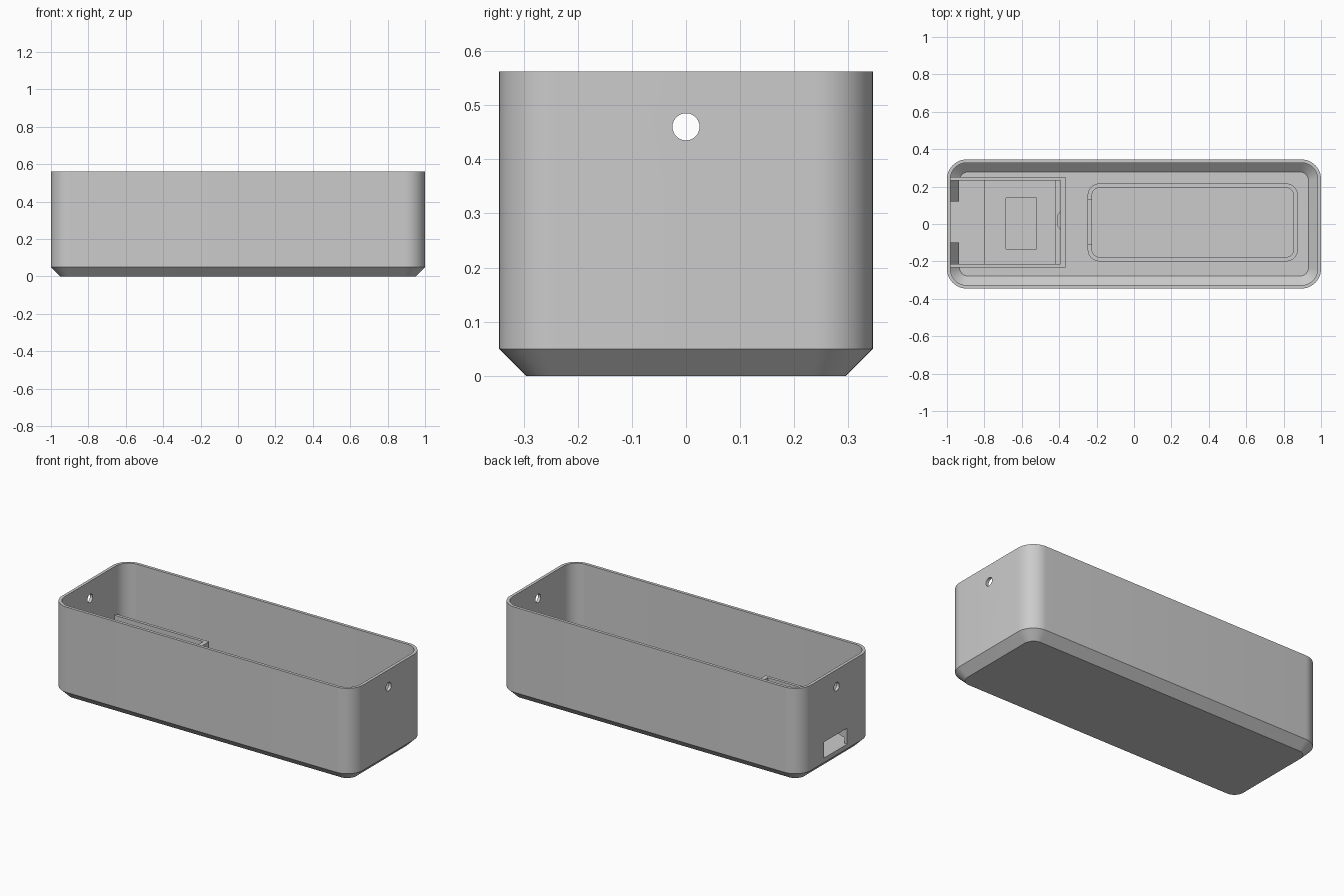
import bpy, bmesh, math

if "Cube" in bpy.data.objects:
    bpy.data.objects.remove(bpy.data.objects["Cube"])

grey = bpy.data.materials.new("grey plastic")
grey.diffuse_color = (0.6, 0.6, 0.6, 1)
grey.use_nodes = True
grey.node_tree.nodes["Principled BSDF"].inputs["Base Color"].default_value = grey.diffuse_color


def make(name, bm):
    """Turn a bmesh into a grey object with sharp edges kept."""
    bmesh.ops.recalc_face_normals(bm, faces=bm.faces)
    me = bpy.data.meshes.new(name)
    bm.to_mesh(me)
    bm.free()
    me.materials.append(grey)
    ob = bpy.data.objects.new(name, me)
    bpy.context.collection.objects.link(ob)
    return ob


def rounded_rect(x0, x1, y0, y1, r, z, seg=12):
    pts = []
    corners = [(x1 - r, y1 - r), (x0 + r, y1 - r), (x0 + r, y0 + r), (x1 - r, y0 + r)]
    for k, (cx, cy) in enumerate(corners):
        for i in range(seg + 1):
            a = math.pi / 2 * (k + i / seg)
            pts.append((cx + r * math.cos(a), cy + r * math.sin(a), z))
    return pts


def loft(name, rings, caps=True):
    """Bridge rings in order; cap both ends, or join the last to the first."""
    bm = bmesh.new()
    vs = [[bm.verts.new(p) for p in ring] for ring in rings]
    pairs = list(zip(vs, vs[1:])) + ([] if caps else [(vs[-1], vs[0])])
    for a, b in pairs:
        for i in range(len(a)):
            j = (i + 1) % len(a)
            bm.faces.new((a[i], a[j], b[j], b[i]))
    if caps:
        bm.faces.new(vs[0])
        bm.faces.new(vs[-1])
    return make(name, bm)


def prism(name, profile, y0, y1):
    """Extrude an x-z profile along y."""
    return loft(name, [[(x, y, z) for x, z in profile] for y in (y0, y1)])


def box(name, x0, x1, y0, y1, z0, z1):
    return prism(name, [(x0, z0), (x1, z0), (x1, z1), (x0, z1)], y0, y1)


def cut(ob, cutter):
    mod = ob.modifiers.new("cut", 'BOOLEAN')
    mod.operation, mod.solver, mod.object = 'DIFFERENCE', 'EXACT', cutter
    bpy.context.view_layer.objects.active = ob
    bpy.ops.object.modifier_apply(modifier=mod.name)
    bpy.data.objects.remove(cutter)


# Open case: chamfered foot, thin walls, chamfered floor inside
HX, HY, TOP = 1.0, 0.345, 0.562


def case_ring(inset, r, z):
    return rounded_rect(-HX + inset, HX - inset, -HY + inset, HY - inset, r, z)


case = loft("case", [
    case_ring(0.05, 0.06, 0), case_ring(0, 0.105, 0.05), case_ring(0, 0.105, TOP),
    case_ring(0.018, 0.087, TOP), case_ring(0.018, 0.087, 0.062),
    case_ring(0.067, 0.045, 0.018)])

# Round hole through both end walls
hole = [[(x, 0.025 * math.cos(t * math.pi / 16), 0.46 + 0.025 * math.sin(t * math.pi / 16))
         for t in range(32)] for x in (-1.1, 1.1)]
cut(case, loft("hole_cutter", hole))
# Socket opening in the left end wall
cut(case, box("socket_cutter", -1.1, -0.95, -0.10, 0.12, 0.077, 0.173))

# Board tray: stepped base with a rectangular window
base = prism("tray_base", [
    (-0.985, 0.06), (-0.94, 0.012), (-0.38, 0.012), (-0.38, 0.077), (-0.42, 0.077),
    (-0.42, 0.055), (-0.80, 0.055), (-0.80, 0.077), (-0.985, 0.077)], -0.22, 0.24)
cut(base, box("window_cutter", -0.685, -0.52, -0.135, 0.14, 0, 0.2))

# Tray walls
side = [(-0.985, 0.06), (-0.94, 0.012), (-0.367, 0.012), (-0.367, 0.27), (-0.985, 0.27)]
prism("tray_back_wall", side, 0.232, 0.25)
prism("tray_front_wall", side, -0.232, -0.214)
box("tray_end_wall", -0.393, -0.367, -0.22, 0.24, 0.012, 0.27)

# Wedge clips either side of the socket
for name, y0, y1 in (("back_clip", 0.12, 0.234), ("front_clip", -0.216, -0.10)):
    prism(name, [(-0.985, 0.11), (-0.935, 0.125), (-0.935, 0.135), (-0.985, 0.21)], y0, y1)

# Tapered snap on the tray end wall
snap = [(-0.39, -0.035), (-0.39, 0.072), (-0.412, 0.045), (-0.412, -0.008)]
loft("end_snap", [[(x, y, z) for x, y in snap] for z in (0.12, 0.15)])

# Battery rim with a notch for wires
def rim_ring(inset, z):
    return rounded_rect(-0.248 + inset, 0.877 - inset, -0.20 + inset, 0.217 - inset,
                        0.065 - inset, z, 8)


rim = loft("battery_rim", [rim_ring(0, 0.012), rim_ring(0, 0.10),
                           rim_ring(0.023, 0.10), rim_ring(0.023, 0.012)], caps=False)
cut(rim, box("notch_cutter", -0.3, -0.2, -0.11, 0.13, 0.05, 0.2))

# Smooth the rounded corners, keep the hard edges
bpy.ops.object.select_all(action='DESELECT')
for ob in bpy.context.collection.objects:
    ob.select_set(True)
bpy.context.view_layer.objects.active = case
bpy.ops.object.shade_smooth_by_angle(angle=math.radians(30))
